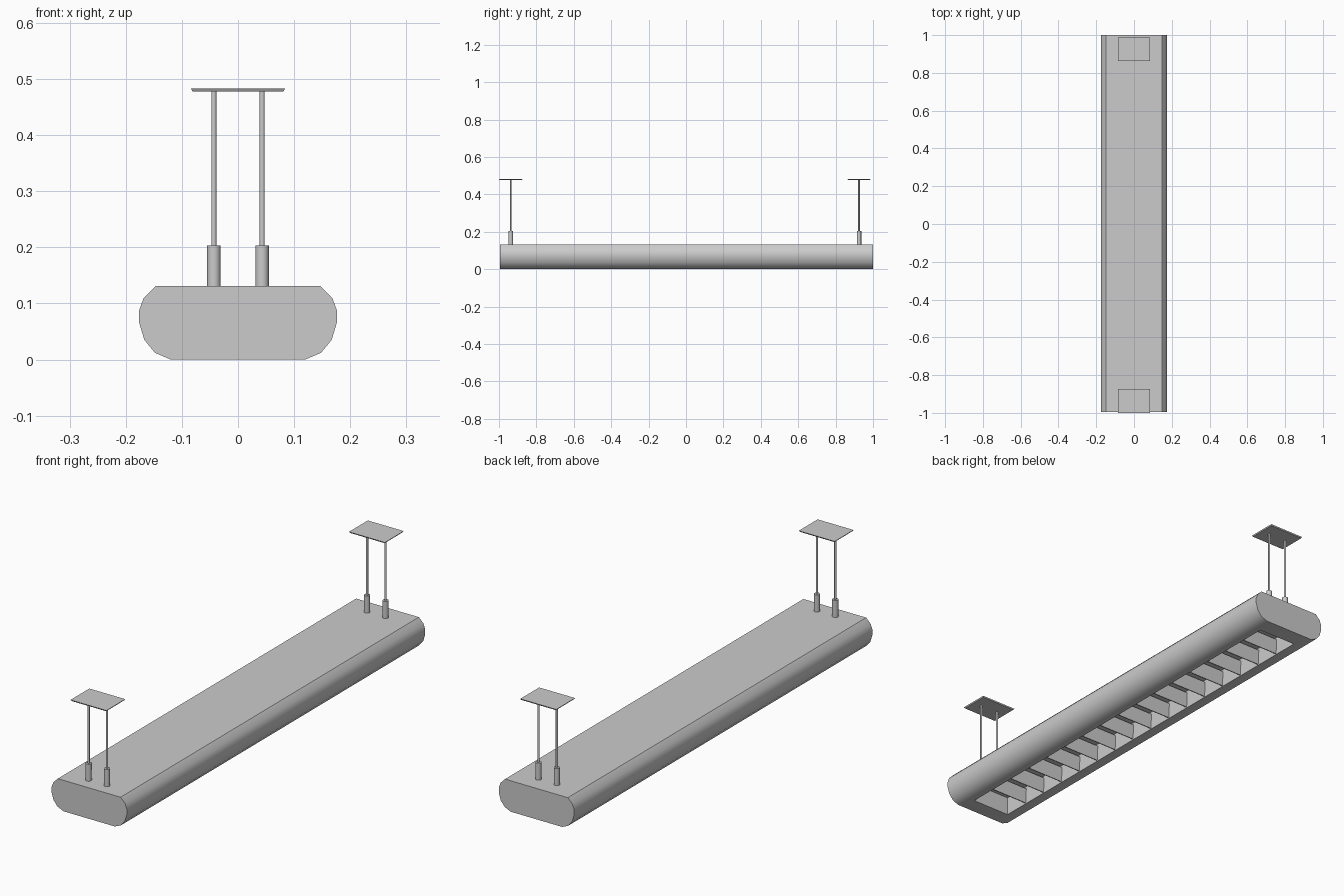
import bpy, bmesh, math

if "Cube" in bpy.data.objects:
    bpy.data.objects.remove(bpy.data.objects["Cube"])

Y0, Y1 = -0.995, 1.0          # housing ends
OPEN_X, OPEN_Y, DEPTH = 0.09, 0.925, 0.08


def finish(bm, name, smooth=True):
    bmesh.ops.recalc_face_normals(bm, faces=bm.faces[:])
    me = bpy.data.meshes.new(name)
    bm.to_mesh(me)
    bm.free()
    ob = bpy.data.objects.new(name, me)
    bpy.context.collection.objects.link(ob)
    if smooth:
        bpy.ops.object.select_all(action='DESELECT')
        ob.select_set(True)
        bpy.context.view_layer.objects.active = ob
        bpy.ops.object.shade_smooth_by_angle(angle=math.radians(35))
    return ob


def prism(profile, axis, a, b):
    """Extrude a closed 2D profile along x or y from a to b."""
    bm = bmesh.new()
    place = (lambda p, q: (q, p[0], p[1])) if axis == 'x' else (lambda p, q: (p[0], q, p[1]))
    base = bm.faces.new([bm.verts.new(place(p, a)) for p in profile])
    ext = bmesh.ops.extrude_face_region(bm, geom=[base])['geom']
    shift = (b - a, 0, 0) if axis == 'x' else (0, b - a, 0)
    bmesh.ops.translate(bm, vec=shift, verts=[v for v in ext if isinstance(v, bmesh.types.BMVert)])
    if not base.is_valid or len(bm.faces) < len(profile) + 2:
        bm.verts.ensure_lookup_table()
        bm.faces.new(bm.verts[:len(profile)])
    bmesh.ops.recalc_face_normals(bm, faces=bm.faces[:])
    return bm


def cylinder(name, x, y, z0, z1, r, sides=16):
    bm = bmesh.new()
    bmesh.ops.create_cone(bm, cap_ends=True, segments=sides, radius1=r, radius2=r, depth=z1 - z0)
    bmesh.ops.translate(bm, vec=(x, y, (z0 + z1) / 2), verts=bm.verts[:])
    return finish(bm, name)


# Rounded housing with a rectangular light opening sunk into the underside
half = [(0.12, 0), (0.148, 0.012), (0.167, 0.035), (0.176, 0.065),
        (0.176, 0.088), (0.168, 0.11), (0.147, 0.131)]
bm = prism(half + [(-x, z) for x, z in reversed(half)], 'y', Y0, Y1)
bottom = next(f for f in bm.faces if f.normal.z < -0.99)
bmesh.ops.inset_region(bm, faces=[bottom], thickness=0.03)
for v in bottom.verts:
    v.co.x = math.copysign(OPEN_X, v.co.x)
    v.co.y = math.copysign(OPEN_Y, v.co.y)
bmesh.ops.inset_region(bm, faces=[bottom], thickness=0.0)
for v in bottom.verts:
    v.co.z = DEPTH
finish(bm, "housing")

# Cross blades of the louvre, wedge-shaped in section
COUNT = 15
pitch = 2 * OPEN_Y / (COUNT + 1)
for i in range(COUNT):
    y = -OPEN_Y + pitch * (i + 1)
    wedge = [(y - 0.002, 0.004), (y + 0.002, 0.004), (y + 0.006, 0.07), (y - 0.006, 0.07)]
    finish(prism(wedge, 'x', -OPEN_X, OPEN_X), f"louvre_blade_{i + 1}", smooth=False)

# Suspension at each end: ceiling plate, two rods and their sleeves
for end, y in (("front", -0.937), ("back", 0.925)):
    bm = bmesh.new()
    bmesh.ops.create_cube(bm, size=1)
    for v in bm.verts:
        inset = 0.003 if v.co.z < 0 else 0
        v.co = (v.co.x * 2 * (0.084 - inset), y + v.co.y * 2 * (0.063 - inset), 0.4805 + v.co.z * 0.005)
    finish(bm, f"{end}_ceiling_plate", smooth=False)
    for side, x in (("left", -0.043), ("right", 0.043)):
        cylinder(f"{end}_{side}_sleeve", x, y, 0.13, 0.203, 0.012)
        cylinder(f"{end}_{side}_rod", x, y, 0.2, 0.479, 0.0045, 12)
